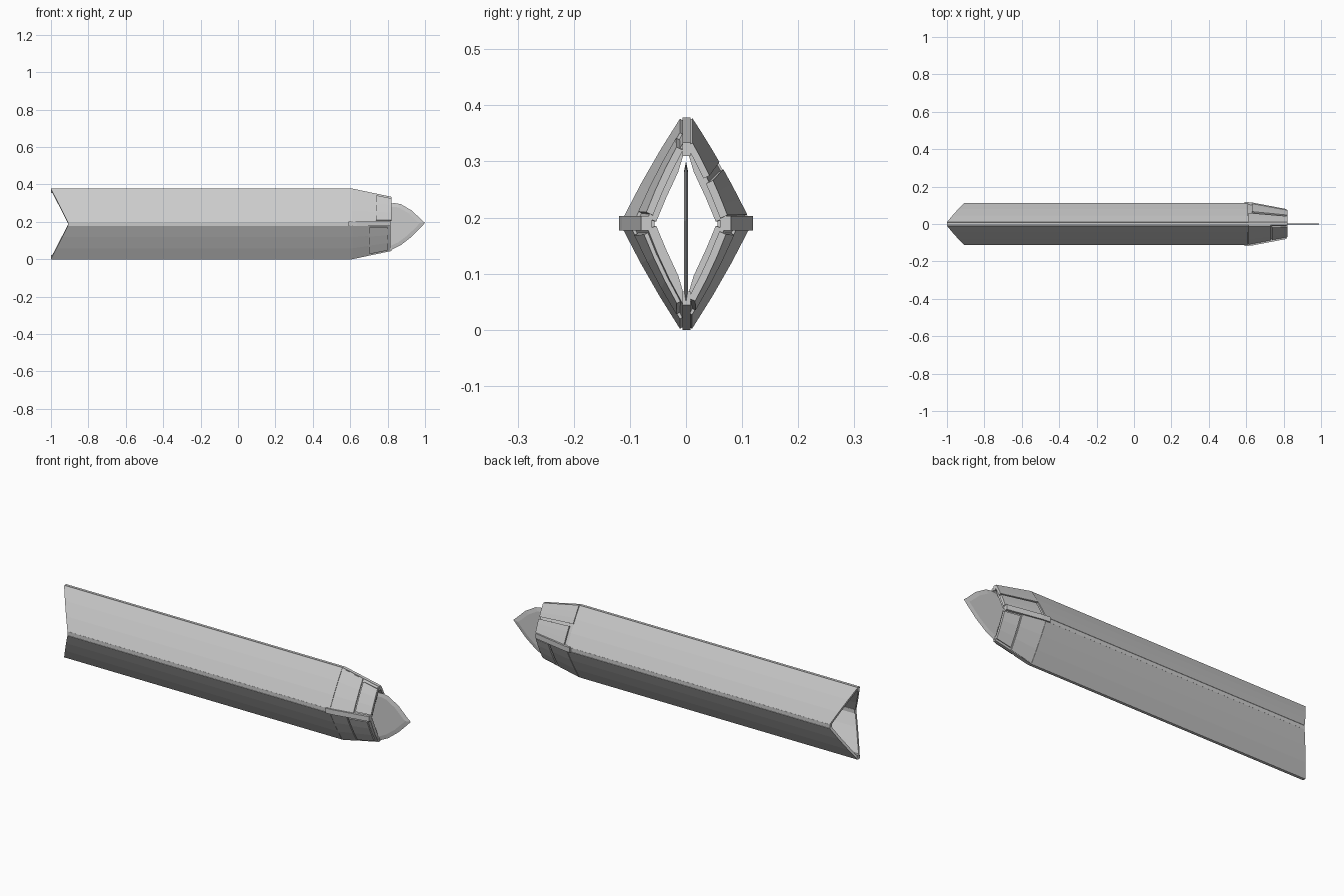
import bpy, bmesh
from mathutils import Vector

if "Cube" in bpy.data.objects:
    bpy.data.objects.remove(bpy.data.objects["Cube"])

CZ = 0.189            # height of the long axis
W, H = 0.116, 0.187   # half width and half height of the diamond section


def size_at(x):
    """Half width and half height of the shell at x (tapers at the nose)."""
    k = max(0.0, (x - 0.61) / 0.21)
    return W - 0.040 * k, H - 0.044 * k


def make(name, verts, faces):
    me = bpy.data.meshes.new(name)
    bm = bmesh.new()
    vs = [bm.verts.new(v) for v in verts]
    for f in faces:
        bm.faces.new([vs[i] for i in f])
    bmesh.ops.recalc_face_normals(bm, faces=bm.faces)
    bm.to_mesh(me)
    bm.free()
    ob = bpy.data.objects.new(name, me)
    bpy.context.collection.objects.link(ob)
    return ob


def loft(name, rings):
    n = len(rings[0])
    verts = [p for r in rings for p in r]
    faces = [(a * n + i, a * n + (i + 1) % n, (a + 1) * n + (i + 1) % n, (a + 1) * n + i)
             for a in range(len(rings) - 1) for i in range(n)]
    # end caps as strips between outer and inner edge
    h = n // 2
    for base in (0, (len(rings) - 1) * n):
        for i in range(h - 1):
            faces.append((base + i, base + i + 1, base + n - 2 - i, base + n - 1 - i))
    return make(name, verts, faces)


def slab(name, sy, sz, stations, out=0.0, depth=0.014, s0=0.0, s1=1.0):
    """Plate on one side of the diamond; s runs from ridge (0) to flank (1).
    Each station is (x, skew along s)."""
    rings = []
    for x, skew in stations:
        w, h = size_at(x)
        a, b = Vector((0.010, h)), Vector((w - 0.005, 0.011))
        d = (b - a).normalized()
        nrm = Vector((-d.y, d.x))
        if nrm.x < 0:
            nrm = -nrm
        outer, inner = [], []
        for k in (0, 0.33, 0.67, 1):
            s = s0 + (s1 - s0) * k
            p = a.lerp(b, s) + nrm * (0.012 * s * (1 - s))
            for lst, q in ((outer, p + nrm * out), (inner, p - nrm * depth)):
                lst.append((x + skew * s, sy * max(q.x, 0.001), CZ + sz * max(q.y, 0.004)))
        rings.append(outer + inner[::-1])
    return loft(name, rings)


def box_run(name, sections):
    """Bar through (x, y0, y1, z0, z1) sections."""
    return loft(name, [[(x, y0, z0), (x, y1, z0), (x, y1, z1), (x, y0, z1)]
                       for x, y0, y1, z0, z1 in sections])


for sy, side in ((-1, "front"), (1, "back")):
    for sz, level in ((1, "upper"), (-1, "lower")):
        tag = f"{level}_{side}"
        # long shell panel with V-notched tail, and its tapered nose
        slab(f"shell_{tag}", sy, sz, [(-1.0, 0.09), (0.61, 0.0)])
        slab(f"nose_{tag}", sy, sz, [(0.61, 0), (0.815, 0)], out=-0.004, depth=0.021)

# raised armour plates on the nose, each side different
slab("plate_upper_front_rear", -1, 1, [(0.612, 0), (0.73, 0)], 0.001, 0.01)
slab("plate_upper_front_tip", -1, 1, [(0.738, 0), (0.82, 0)], 0.003, 0.01, 0.06, 0.94)
slab("plate_lower_front_rear", -1, -1, [(0.612, 0), (0.695, 0)], 0.001, 0.01)
slab("plate_lower_front_tip", -1, -1, [(0.703, 0), (0.80, 0)], 0.003, 0.01, 0.05, 0.95)
slab("plate_upper_back_ridge", 1, 1, [(0.612, 0), (0.82, 0)], 0.002, 0.01, 0.0, 0.45)
slab("plate_upper_back_flank", 1, 1, [(0.63, 0), (0.82, 0)], 0.004, 0.01, 0.52, 0.98)
slab("plate_lower_back_rear", 1, -1, [(0.612, 0), (0.73, 0)], 0.001, 0.01)
slab("plate_lower_back_tip", 1, -1, [(0.738, 0), (0.82, 0)], 0.003, 0.01, 0.05, 0.95)

# ridge and keel strips joining the panels
for sz, name in ((1, "ridge_strip"), (-1, "keel_strip")):
    secs = []
    for x in (-1.0, 0.61, 0.82):
        h = size_at(x)[1]
        secs.append((x, -0.006, 0.008, CZ + sz * (h - 0.022), CZ + sz * (h + 0.002)))
    box_run(name, secs)

# flank strips set into the side seams, and raised bands over the nose flanks
for sy, side in ((-1, "front"), (1, "back")):
    secs = []
    for x in (-0.91, 0.61, 0.81):
        w = size_at(x)[0]
        secs.append((x, sy * (w - 0.022), sy * (w - 0.006), CZ - 0.010, CZ + 0.010))
    box_run(f"flank_strip_{side}", secs)
    secs = []
    for x in (0.59, 0.635, 0.815):
        w = size_at(x)[0]
        secs.append((x, sy * (w - 0.016), sy * (w + 0.003), CZ - 0.012, CZ + 0.014))
    box_run(f"flank_band_{side}", secs)

# thin blade inside the open nose: sharp outline with a thicker core
outline = [(0.62, 0.29), (0.84, 0.30), (0.87, 0.295), (0.93, 0.26), (0.985, 0.207), (1.0, 0.195),
           (0.985, 0.178), (0.93, 0.122), (0.87, 0.075), (0.82, 0.05), (0.62, 0.05)]
n = len(outline)
verts = [(x, 0.0, z) for x, z in outline]
for y in (-0.004, 0.004):
    verts += [(0.79 + (x - 0.79) * 0.86, y, 0.18 + (z - 0.18) * 0.84) for x, z in outline]
faces = []
for base in (n, 2 * n):
    faces += [(i, (i + 1) % n, base + (i + 1) % n, base + i) for i in range(n)]
    faces.append(tuple(range(base, base + n)))
make("blade", verts, faces)
